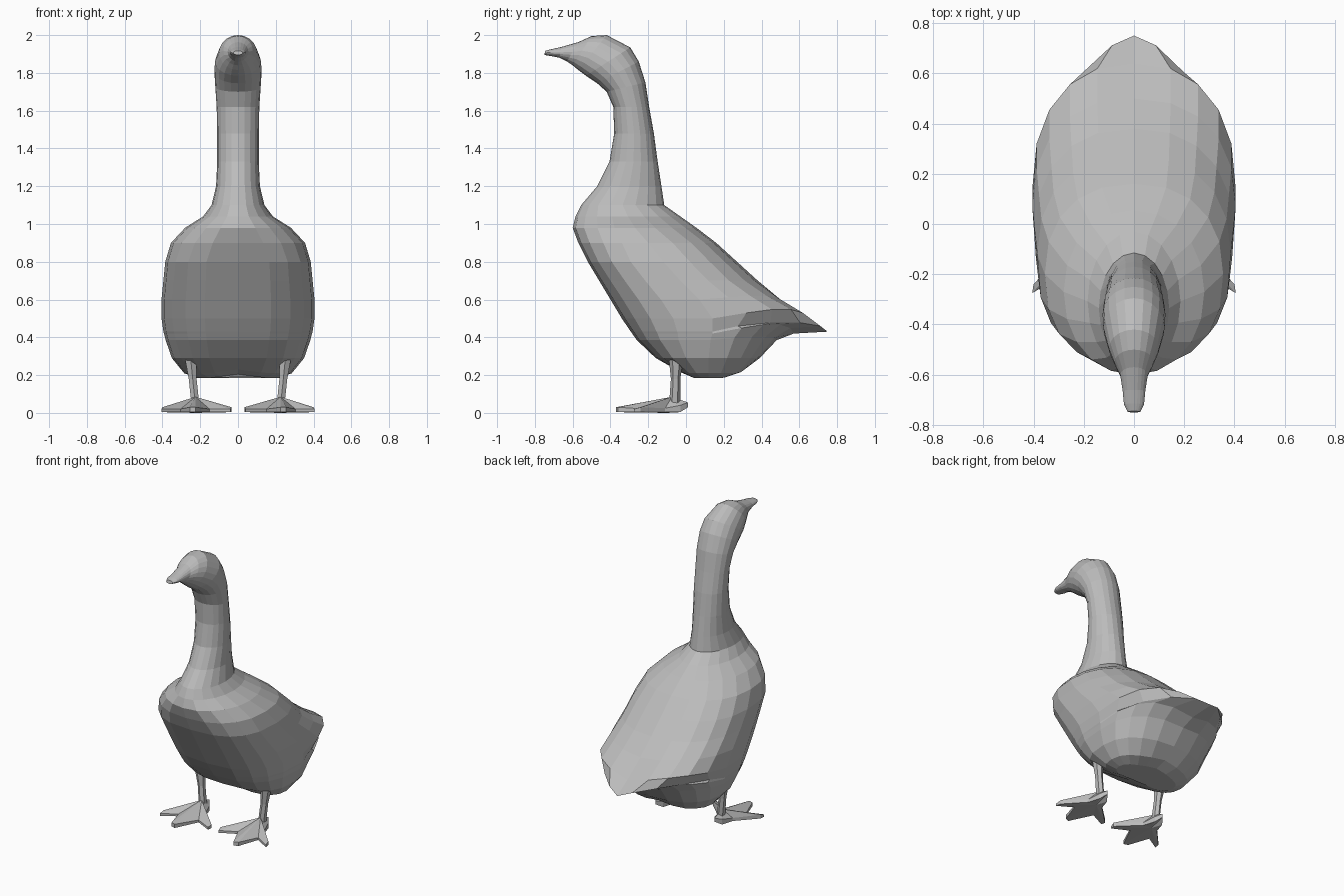
import bpy, bmesh, math
from mathutils import Vector

plumage = bpy.data.materials.new("plain grey")
plumage.diffuse_color = (0.5, 0.5, 0.5, 1)


def make_object(name, verts, faces):
    mesh = bpy.data.meshes.new(name)
    mesh.from_pydata(verts, [], faces)
    mesh.materials.append(plumage)
    obj = bpy.data.objects.new(name, mesh)
    bpy.context.collection.objects.link(obj)
    # consistent outward normals
    bm = bmesh.new()
    bm.from_mesh(mesh)
    bmesh.ops.recalc_face_normals(bm, faces=bm.faces)
    bm.to_mesh(mesh)
    bm.free()
    return obj


def ring(yf, zf, yb, zb, half, cx=0, n=20, mid_y=None, pf=2, pb=2, lift=0):
    """Oval section between a front and a back profile point, widest at mid_y.
    pf, pb: fullness of front and back halves; lift raises the rear flanks."""
    f, b = Vector((cx, yf, zf)), Vector((cx, yb, zb))
    mid = (f + b) / 2 if mid_y is None else Vector((cx, mid_y, zf))
    pts = []
    for i in range(n):
        c, s = math.cos(2 * math.pi * i / n), math.sin(2 * math.pi * i / n)
        e, end = (2 / pf, f) if c >= 0 else (2 / pb, b)
        x = math.copysign(abs(s) ** e, s) * half
        rise = lift * abs(s * c) if c < 0 else 0
        pts.append(mid + (end - mid) * abs(c) ** e + Vector((x, 0, rise)))
    return pts


def loft(name, rings):
    n = len(rings[0])
    verts = [v for r in rings for v in r]
    faces = [(k * n + i, k * n + (i + 1) % n, (k + 1) * n + (i + 1) % n, (k + 1) * n + i)
             for k in range(len(rings) - 1) for i in range(n)]
    faces += [tuple(range(n)), tuple(range(len(verts) - n, len(verts)))]
    return make_object(name, verts, faces)


# Body: level sections (z, front y, widest y, back y, half width)
body = [
    (0.185, 0.03, 0.12, 0.22, 0.22), (0.21, -0.03, 0.12, 0.30, 0.285),
    (0.29, -0.16, 0.12, 0.39, 0.35), (0.385, -0.26, 0.13, 0.48, 0.383),
    (0.42, -0.285, 0.14, 0.57, 0.392), (0.43, -0.292, 0.14, 0.75, 0.395),
    (0.50, -0.34, 0.14, 0.64, 0.405), (0.60, -0.40, 0.07, 0.50, 0.405),
    (0.70, -0.46, -0.03, 0.38, 0.395), (0.80, -0.52, -0.12, 0.27, 0.385),
    (0.90, -0.57, -0.20, 0.16, 0.355), (0.98, -0.60, -0.27, 0.055, 0.28)]
rings = []
for z, yf, ym, yb, w in body:
    front = {0.90: 2.4, 0.98: 2.1}.get(z, 2.8)
    back = {0.43: 1.55, 0.98: 2.1}.get(z, 2.3)
    rings.append(ring(yf, z, yb, z, w, mid_y=ym, pf=front, pb=back,
                      lift=0.1 if 0.4 < z < 0.55 else 0.04 if z in (0.385, 0.6) else 0))
# Shallow groove under the belly
for r in rings[:2]:
    for v in r:
        v.z += 0.02 * max(0, 1 - abs(v.x) / 0.15)
# Neck: level sections (z, front y, back y, half width)
neck = [
    (1.04, -0.585, -0.03, 0.185), (1.10, -0.555, -0.115, 0.14), (1.20, -0.47, -0.13, 0.116),
    (1.33, -0.405, -0.15, 0.11), (1.48, -0.38, -0.17, 0.11), (1.62, -0.385, -0.195, 0.113)]
rings += [ring(yf, z, yb, z, w) for z, yf, yb, w in neck]
# Head and beak: tilted sections (lower y, z, upper y, z, half width)
head = [
    (-0.42, 1.70, -0.215, 1.75, 0.12), (-0.47, 1.745, -0.25, 1.86, 0.125),
    (-0.53, 1.785, -0.295, 1.935, 0.122), (-0.57, 1.815, -0.42, 2.0, 0.10),
    (-0.60, 1.84, -0.50, 1.995, 0.078), (-0.63, 1.86, -0.57, 1.963, 0.055),
    (-0.67, 1.88, -0.66, 1.937, 0.045), (-0.72, 1.89, -0.715, 1.925, 0.04),
    (-0.75, 1.895, -0.745, 1.917, 0.025)]
rings += [ring(*h) for h in head]
loft("body_neck_and_head", rings)

# Foot outline: heel, outer toe, middle toe, inner toe, with webs between
foot = [(0.0, 0.01, 0.055), (0.03, -0.03, 0.04), (0.055, -0.11, 0.025), (0.175, -0.24, 0.03),
        (0.18, -0.275, 0.02), (0.08, -0.215, 0.02), (0.03, -0.36, 0.03), (0.0, -0.37, 0.03),
        (-0.075, -0.215, 0.02), (-0.185, -0.27, 0.02), (-0.19, -0.24, 0.03),
        (-0.055, -0.11, 0.025), (-0.03, -0.03, 0.04)]
for side, label in ((1, "right"), (-1, "left")):
    # Shank
    loft(label + "_leg", [ring(-0.09, 0.28, -0.015, 0.28, 0.034, side * 0.25, 6),
                          ring(-0.08, 0.18, -0.03, 0.18, 0.024, side * 0.24, 6),
                          ring(-0.09, 0.04, -0.03, 0.04, 0.024, side * 0.225, 6)])
    # Webbed foot: flat sole and a top rising to the ankle
    n = len(foot)
    top = [(side * (0.225 + x), y, z) for x, y, z in foot]
    sole = [(x, y, 0.004 if y < 0 else 0.03) for x, y, z in top]
    peak = (side * 0.225, -0.075, 0.085)
    base = (side * 0.225, -0.1, 0.0)
    faces = [(i, (i + 1) % n, 2 * n) for i in range(n)]
    faces += [(i, (i + 1) % n, n + (i + 1) % n, n + i) for i in range(n)]
    faces += [(n + i, n + (i + 1) % n, 2 * n + 1) for i in range(n)]
    make_object(label + "_foot", top + sole + [peak, base], faces)
